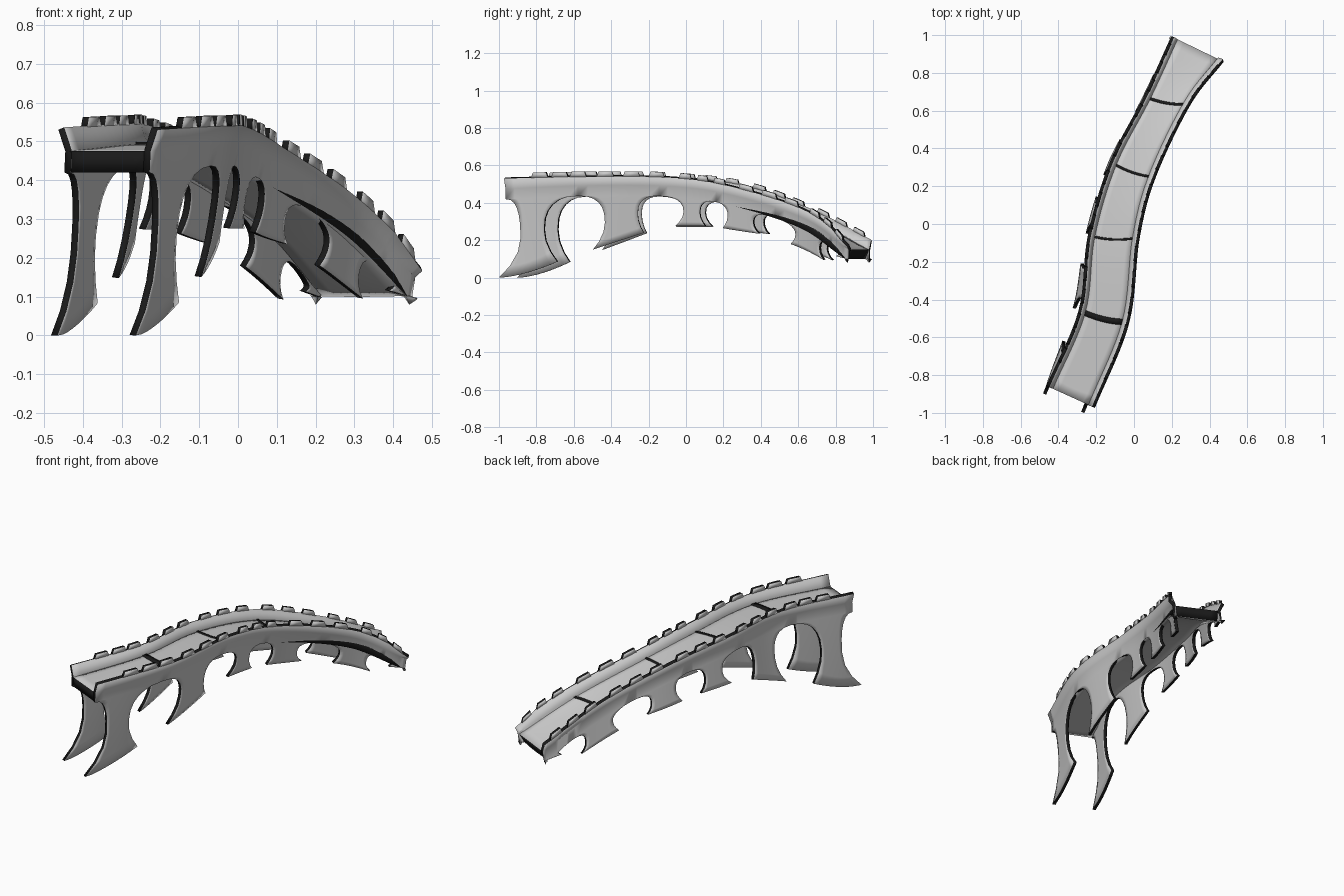
import bpy, bmesh, math
from mathutils import Vector

if "Cube" in bpy.data.objects:
    bpy.data.objects.remove(bpy.data.objects["Cube"])

# deck edge stations: left x,y / right x,y / deck height
ST = [(-.445, -.865, -.225, -.965, .475), (-.275, -.465, -.045, -.52, .493),
      (-.225, -.065, .01, -.075, .488), (-.11, .32, .095, .25, .44),
      (.07, .67, .28, .635, .315), (.215, .985, .457, .868, .15)]
SLAB, WALL, FLARE = .055, .018, .02

# piers: arch centre before, waist, arch centre after, foot corners, foot heights
PIERS = [(0, .18, .46, .87, -.08, .62, .0, .085),
         (.87, 1.19, 1.57, 1.83, 1.05, 1.64, .15, .24),
         (1.83, 2.17, 2.44, 2.73, 2.04, 2.54, .275, .275),
         (2.73, 2.92, 3.28, 3.57, 2.84, 3.36, .265, .235),
         (3.57, 3.85, 4.28, 4.55, 3.78, 4.38, .18, .095),
         (4.55, 4.75, 5, 5, 4.7, 5, .115, .098)]


def material(name, v):
    m = bpy.data.materials.new(name)
    m.diffuse_color = (v, v, v, 1)
    m.use_nodes = True
    m.node_tree.nodes["Principled BSDF"].inputs["Base Color"].default_value = m.diffuse_color
    return m


STONE, DARK = material("stone", .6), material("dark_edge", .01)


def station(t):
    """Catmull-Rom through the stations."""
    i = max(0, min(4, math.floor(t)))
    u = t - i
    p1, p2 = ST[i], ST[i + 1]
    p0 = ST[i - 1] if i > 0 else [2 * a - b for a, b in zip(p1, p2)]
    p3 = ST[i + 2] if i < 4 else [2 * b - a for a, b in zip(p1, p2)]
    return [b + .5 * u * (c - a + u * (2 * a - 5 * b + 4 * c - d + u * (3 * (b - c) + d - a)))
            for a, b, c, d in zip(p0, p1, p2, p3)]


def parapet(t, side):
    """Parapet height, a little higher at the front and tapering at the back."""
    h = .046 + .009 * max(0, 1 - t)
    return h - .03 * max(0, (t - 4.6) / .4) if side > 0 else h


def wall_point(t, z, side):
    """Point on a side wall: flares out above the deck, leans to -x below it."""
    lx, ly, rx, ry, dz = station(t)
    out = Vector((rx - lx, ry - ly, 0)).normalized() * side
    p = Vector((rx, ry, z) if side > 0 else (lx, ly, z))
    if z > dz:
        return p + out * FLARE * min(1, (z - dz) / parapet(t, side))
    lean = .05 + .11 * max(0, min(1, t))
    p.x -= lean * (dz - z)
    return p


def add_grid(bm, rows, flip):
    vs = [[bm.verts.new(p) for p in r] for r in rows]
    for r0, r1 in zip(vs, vs[1:]):
        for j in range(len(r0) - 1):
            f = [r0[j], r0[j + 1], r1[j + 1], r1[j]]
            bm.faces.new(f[::-1] if flip else f)


def finish(bm, name, thick, mats):
    bmesh.ops.remove_doubles(bm, verts=bm.verts, dist=.0004)
    me = bpy.data.meshes.new(name)
    bm.to_mesh(me)
    bm.free()
    for m in mats:
        me.materials.append(m)
    ob = bpy.data.objects.new(name, me)
    bpy.context.collection.objects.link(ob)
    s = ob.modifiers.new("thickness", 'SOLIDIFY')
    s.thickness = thick
    s.offset = -1
    s.material_offset_rim = len(mats) - 1
    bpy.context.view_layer.objects.active = ob
    ob.select_set(True)
    bpy.ops.object.shade_smooth_by_angle(angle=math.radians(35))
    ob.select_set(False)


def lerp(a, b, f):
    return a + (b - a) * f


N = 8
for side, label in ((1, "right"), (-1, "left")):
    # side wall with parapet, arches and flared piers
    bm = bmesh.new()
    for a, wl, wr, b, fl, fr, zl, zr in PIERS:
        rows = []
        for k in (1, 0):
            rows.append([wall_point(t, station(t)[4] + k * parapet(t, side), side)
                         for t in (lerp(a, b, j / N) for j in range(N + 1))])
        edges = []
        for k in range(7):
            th = math.pi / 2 * k / 6
            s, c = math.sin(th) ** .8, max(0, math.cos(th)) ** .8
            edges.append((lerp(a, wl, s), lerp(b, wr, s), .5 * (1 - c)))
        for v in (.35, .7, 1):
            edges.append((lerp(wl, fl, v * v), lerp(wr, fr, v * v), .5 + .5 * v))
        for e0, e1, u in edges:
            row = []
            for j in range(N + 1):
                t = lerp(e0, e1, j / N)
                top = station(t)[4] - SLAB
                foot = lerp(zl, zr, (j / N) ** (1.6 if a == 0 else 1))
                row.append(wall_point(t, lerp(top, foot, u), side))
            rows.append(row)
        add_grid(bm, rows, side > 0)
    finish(bm, label + "_arched_wall", WALL, (STONE, DARK))

    # merlons along the parapet
    bm = bmesh.new()
    for seg in range(5):
        for f in ((.42, .66, .88) if seg == 0 else (.2, .5, .8)):
            c = seg + f
            rows = []
            for h, w in ((.028, .075), (0, .1)):
                rows.append([wall_point(t, station(t)[4] + parapet(t, side) + h, side)
                             for t in (c - w, c, c + w)])
            add_grid(bm, rows, side > 0)
    finish(bm, label + "_merlons", WALL, (STONE, DARK))


def deck_row(t, lift=0):
    """Points across the deck, kept just inside the walls."""
    lx, ly, rx, ry, z = station(t)
    bow = .012 if 0 < t < 5 else 0
    return [Vector((lerp(lx, rx, f), lerp(ly, ry, f) - bow * math.sin(math.pi * f), z + lift))
            for f in (lerp(.055, .945, j / 6) for j in range(7))]


# road deck
bm = bmesh.new()
add_grid(bm, [deck_row(i / 8) for i in range(41)], False)
finish(bm, "road_deck", SLAB, (STONE, DARK))

# dark joints between the five deck segments
bm = bmesh.new()
for t, w in ((1, .035), (2, .015), (3, .015), (4, .018)):
    add_grid(bm, [deck_row(t - w, .005), deck_row(t + w, .005)], False)
finish(bm, "deck_joints", .01, (DARK,))
